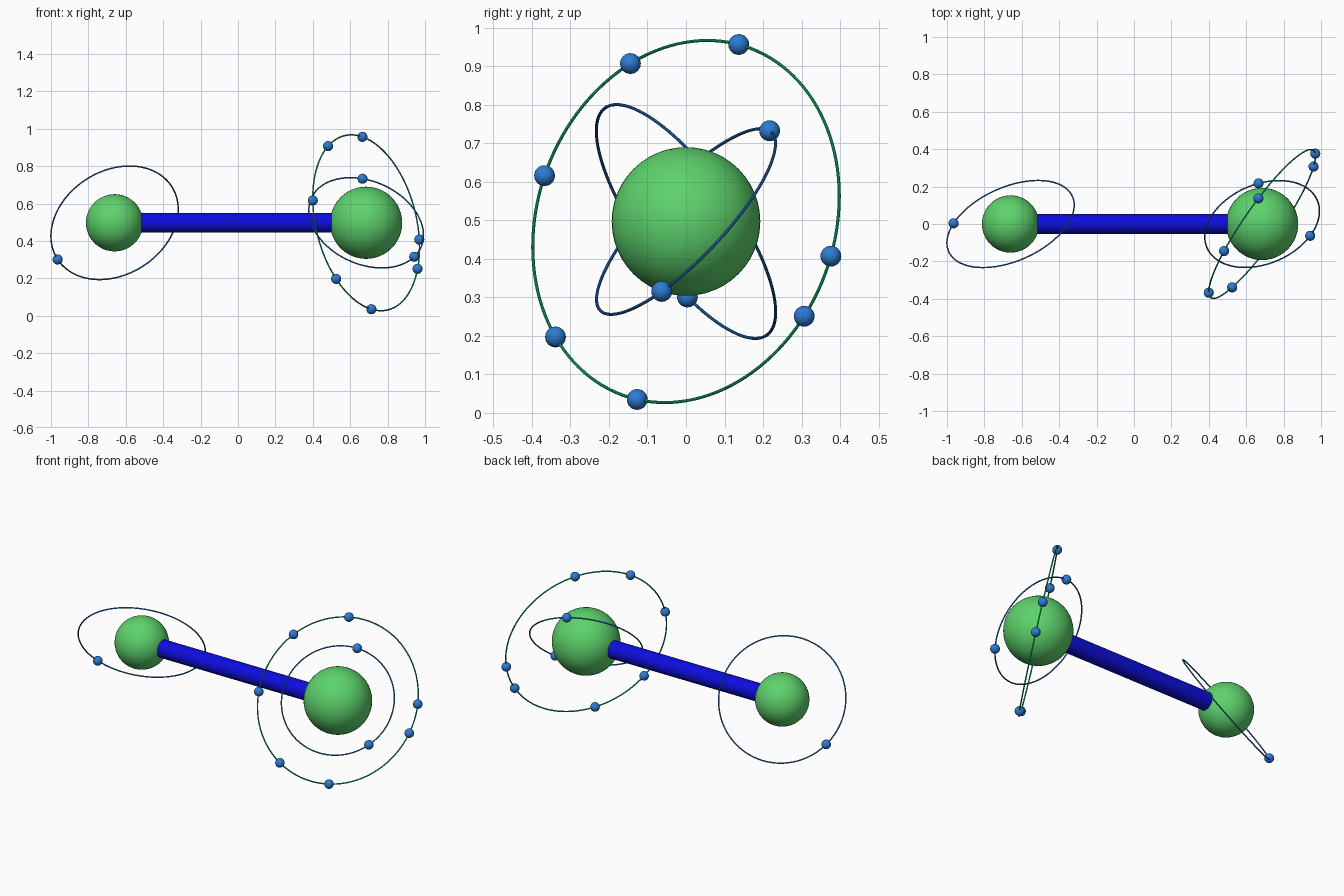
import bpy
from mathutils import Vector

cube = bpy.data.objects.get("Cube")
if cube:
    bpy.data.objects.remove(cube, do_unlink=True)


def material(name, rgb):
    mat = bpy.data.materials.new(name)
    mat.use_nodes = True
    mat.diffuse_color = (*rgb, 1)
    mat.node_tree.nodes["Principled BSDF"].inputs["Base Color"].default_value = (*rgb, 1)
    return mat


leaf_green = material("leaf green", (0.11, 0.65, 0.15))
deep_blue = material("deep blue", (0.004, 0.004, 0.72))
sky_blue = material("sky blue", (0.025, 0.2, 0.65))
sea_green = material("sea green", (0.01, 0.58, 0.22))


def finish(name, mat):
    obj = bpy.context.object
    obj.name = name
    obj.data.materials.append(mat)
    bpy.ops.object.shade_smooth_by_angle()
    return obj


def ball(name, centre, radius, mat, segments=48):
    bpy.ops.mesh.primitive_uv_sphere_add(
        segments=segments, ring_count=segments // 2, radius=radius, location=centre)
    return finish(name, mat)


def orbit(name, centre, radius, normal, mat, spots):
    """A thin tilted ring with small balls threaded on it near the given spots."""
    normal = Vector(normal).normalized()
    bpy.ops.mesh.primitive_torus_add(
        major_radius=radius, minor_radius=0.004, major_segments=128, minor_segments=10,
        location=centre, rotation=normal.to_track_quat('Z', 'Y').to_euler())
    finish(name + "_ring", mat)
    for i, spot in enumerate(spots):
        offset = Vector(spot) - centre
        offset -= normal * offset.dot(normal)
        ball(f"{name}_bead_{i + 1}", centre + offset.normalized() * radius,
             0.027, sky_blue, 24)


small_centre = Vector((-0.66, 0, 0.497))
large_centre = Vector((0.685, 0, 0.497))

# Two large spheres and the rod joining them
ball("small_sphere", small_centre, 0.153, leaf_green)
ball("large_sphere", large_centre, 0.193, leaf_green)
bpy.ops.mesh.primitive_cylinder_add(
    vertices=32, radius=0.053, depth=1.2, location=(0, 0, 0.497),
    rotation=(0, Vector((1, 0)).angle(Vector((0, 1))), 0))
finish("connecting_rod", deep_blue)

# Ring around the small sphere
orbit("small_orbit", small_centre, 0.362, (-0.342, 0.766, 0.545), sky_blue,
      [(-0.96, 0, 0.3)])

# Inner and outer rings around the large sphere
orbit("inner_orbit", large_centre, 0.321, (0.297, -0.69, 0.66), sky_blue,
      [(0.667, 0.215, 0.735), (0.945, -0.065, 0.315)])
orbit("outer_orbit", large_centre, 0.48, (0.804, -0.559, 0.202), sea_green,
      [(0.482, -0.145, 0.908), (0.665, 0.137, 0.957), (0.397, -0.37, 0.617),
       (0.522, -0.343, 0.193), (0.713, -0.128, 0.03), (0.962, 0.308, 0.25),
       (0.97, 0.376, 0.407)])
